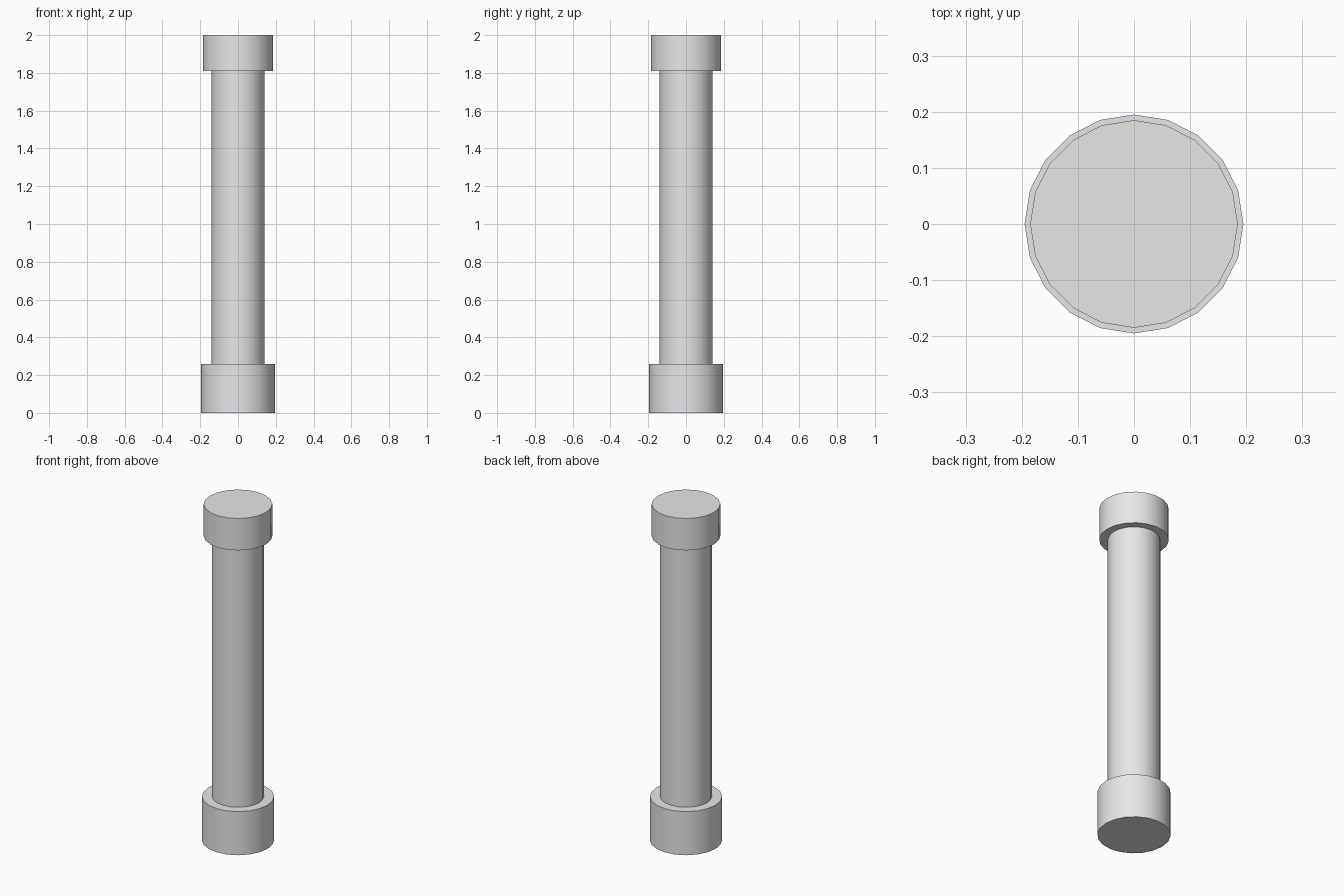
import bpy
import math

if "Cube" in bpy.data.objects:
    bpy.data.objects.remove(bpy.data.objects["Cube"], do_unlink=True)

grey = bpy.data.materials.new("light_grey")
grey.use_nodes = True
colour = (0.8, 0.8, 0.8, 1.0)
grey.diffuse_color = colour
grey.node_tree.nodes["Principled BSDF"].inputs["Base Color"].default_value = colour


def drum(name, radius, bottom, top):
    """Upright 20-sided cylinder with smooth sides and sharp rims."""
    bpy.ops.mesh.primitive_cylinder_add(
        vertices=20, radius=radius, depth=top - bottom,
        location=(0, 0, (bottom + top) / 2))
    part = bpy.context.object
    part.name = name
    part.data.materials.append(grey)
    bpy.ops.object.shade_smooth_by_angle(angle=math.radians(30))
    return part


# Column: wide base, slim shaft, slightly narrower capital
drum("base", 0.195, 0.0, 0.26)
drum("shaft", 0.14, 0.26, 1.81)
drum("capital", 0.185, 1.81, 2.0)
